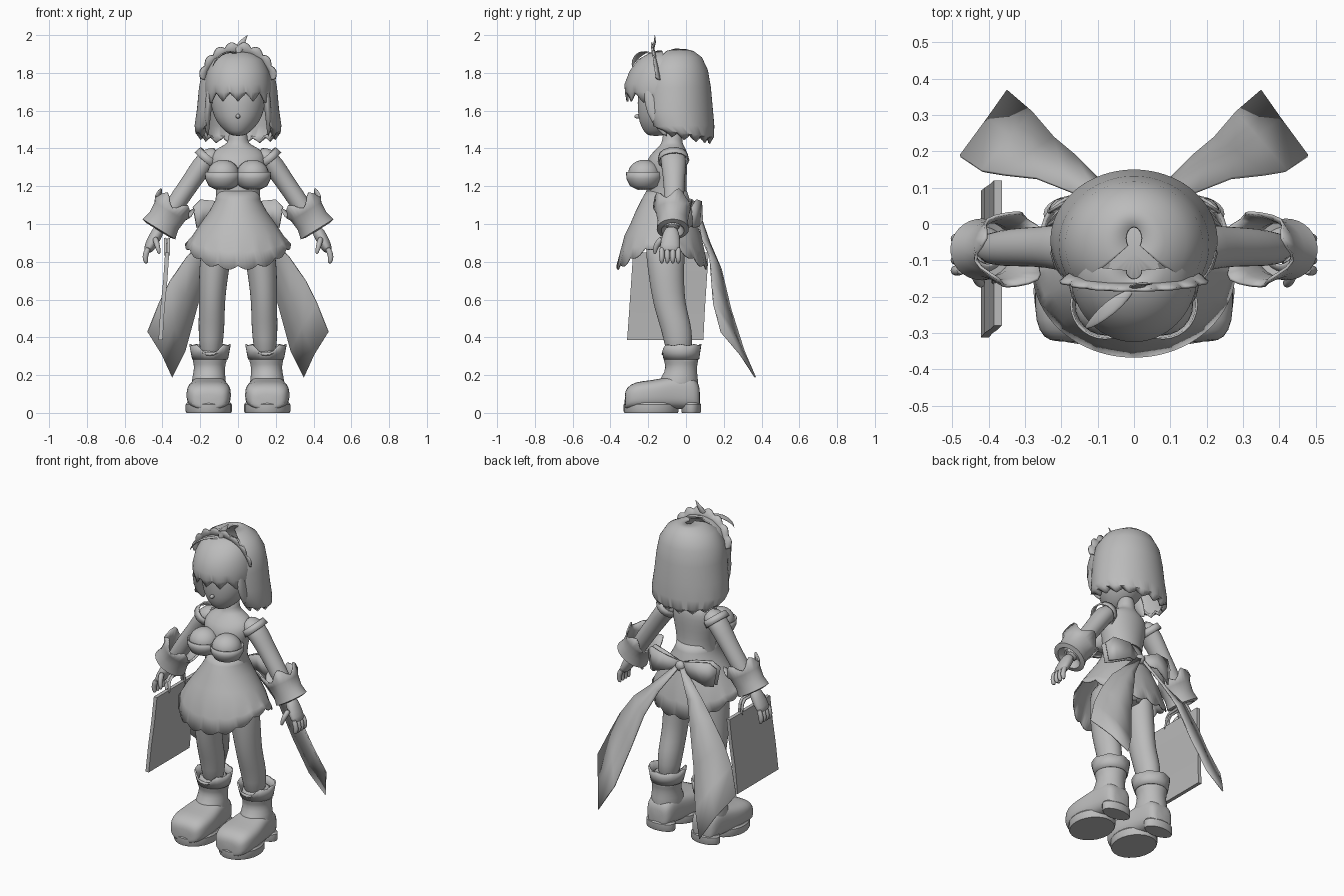
import bpy, bmesh, math
from math import sin, cos, pi, radians
from mathutils import Vector as V

if "Cube" in bpy.data.objects:
    bpy.data.objects.remove(bpy.data.objects["Cube"])

clay = bpy.data.materials.new("light_grey")
clay.use_nodes = True
clay.diffuse_color = (0.5, 0.5, 0.5, 1)
clay.node_tree.nodes["Principled BSDF"].inputs["Base Color"].default_value = (0.5, 0.5, 0.5, 1)


def finish(name, bm, thick=0, sub=0, angle=50):
    bmesh.ops.recalc_face_normals(bm, faces=bm.faces[:])
    me = bpy.data.meshes.new(name)
    bm.to_mesh(me)
    bm.free()
    ob = bpy.data.objects.new(name, me)
    bpy.context.collection.objects.link(ob)
    me.materials.append(clay)
    if thick:
        ob.modifiers.new("thickness", "SOLIDIFY").thickness = thick
    if sub:
        ob.modifiers.new("smooth", "SUBSURF").levels = sub
        ob.modifiers["smooth"].render_levels = sub
    bpy.ops.object.select_all(action="DESELECT")
    ob.select_set(True)
    bpy.context.view_layer.objects.active = ob
    bpy.ops.object.shade_smooth_by_angle(angle=radians(angle))
    return ob


def loft(name, rows, closed=True, caps=True, **kw):
    """Skin a list of point rows; closed rows become rings."""
    bm = bmesh.new()
    vs = [[bm.verts.new(p) for p in row] for row in rows]
    n = len(vs[0])
    for a, b in zip(vs, vs[1:]):
        for i in range(n if closed else n - 1):
            j = (i + 1) % n
            bm.faces.new((a[i], a[j], b[j], b[i]))
    if closed and caps:
        bm.faces.new(vs[0])
        bm.faces.new(vs[-1])
    return finish(name, bm, **kw)


def arc(z, rx, front, back, span=pi, n=24, x=0, mid=0.5, start=0, closed=True):
    """Level oval from front and back depth; angle zero points forward."""
    cy = front + (back - front) * mid
    pts = []
    for i in range(n):
        a = start - span + 2 * span * i / (n if closed else n - 1)
        c = cos(a)
        pts.append(V((x + rx * sin(a), cy - c * (cy - front if c > 0 else back - cy), z)))
    return pts


def tube(name, path, n=14, **kw):
    """Oval tube through (x, y, z, depth radius, cross radius)."""
    pts = [V(p[:3]) for p in path]
    rows = []
    for i, p in enumerate(path):
        d = (pts[min(i + 1, len(pts) - 1)] - pts[max(i - 1, 0)]).normalized()
        w = d.cross(V((0, 1, 0))).normalized()
        u = w.cross(d)
        rows.append([pts[i] + u * p[3] * cos(2 * pi * k / n) + w * p[4] * sin(2 * pi * k / n)
                     for k in range(n)])
    return loft(name, rows, **kw)


def ball(name, loc, size):
    bm = bmesh.new()
    bmesh.ops.create_uvsphere(bm, u_segments=24, v_segments=14, radius=1)
    for v in bm.verts:
        v.co = V(loc) + V([a * b for a, b in zip(v.co, size)])
    return finish(name, bm)


# Head and face
loft("head", [arc(*r) for r in (
    (1.465, .03, -.2, -.12), (1.49, .07, -.225, -.06), (1.54, .115, -.25, 0),
    (1.6, .14, -.256, .03), (1.68, .15, -.26, .05), (1.78, .14, -.23, .05), (1.86, .08, -.16, 0))], sub=1)
ball("nose", (0, -.255, 1.57), (.012, .018, .012))

# Back hair: a dome that wraps forward and ends in ragged locks
rows = []
hair = ((1.916, .02, -.07, -.01, 130), (1.905, .08, -.13, .035, 130), (1.875, .135, -.18, .075, 130),
        (1.81, .178, -.22, .105, 130), (1.72, .195, -.235, .12, 132), (1.61, .205, -.235, .13, 136),
        (1.52, .218, -.23, .138, 130), (1.465, .215, -.21, .138, 122), (1.43, .19, -.18, .12, 118))
for k, (z, rx, f, b, deg) in enumerate(hair):
    row = arc(z, rx, f, b, radians(deg), 61, start=pi, closed=False)
    if k >= len(hair) - 2:
        for i, p in enumerate(row):
            p.z += .045 * abs(i - 30) / 30 * (abs(i - 30) / 30) + .035 * abs((i % 6) / 3 - 1) * (k - len(hair) + 2)
    rows.append(row)
loft("back_hair", rows, closed=False, thick=-.012)

# Fringe: front dome with pointed locks
rows = []
fringe = ((1.908, .02, .02), (1.895, .08, .06), (1.865, .125, .115), (1.805, .155, .16),
          (1.74, .166, .185), (1.70, .166, .184), (1.65, .162, .175))
for k, (z, rx, d) in enumerate(fringe):
    row = arc(z, rx, -.13 - d, -.13 + d, radians(98), 57, closed=False)
    if k == len(fringe) - 1:
        for i, p in enumerate(row):
            p.z += .05 * abs((i % 8) / 4 - 1) - .02 * (abs(i - 28) > 16)
    rows.append(row)
loft("fringe", rows, closed=False, thick=-.01)
for s in (1, -1):
    tube("side_lock", [(s * .145, -.19, 1.74, .035, .02), (s * .155, -.185, 1.64, .04, .02),
                       (s * .165, -.15, 1.55, .04, .018), (s * .16, -.1, 1.46, .008, .005)], sub=1)

# Frilled headband
rows = [[], [], []]
for i in range(65):
    a = radians(-82 + 164 * i / 64)
    for k, grow in enumerate((-.01, .02, .04 + .02 * abs(sin(i * pi / 8)))):
        rows[k].append(V(((.178 + grow * .6) * sin(a), -.125 - .03 * cos(a) - .012 * k,
                          1.74 + (.165 + grow) * cos(a))))
loft("headband_frill", rows, closed=False, thick=.008)

# Loose strands on the crown
tube("crown_leaf", [(0, -.18, 1.9, .004, .006), (.005, -.175, 1.93, .008, .022),
                    (.025, -.165, 1.965, .006, .015), (.05, -.165, 2.0, .001, .001)], n=8)
tube("crown_strand", [(0, -.18, 1.9, .004, .004), (-.04, -.21, 1.915, .022, .006),
                      (-.09, -.25, 1.9, .022, .006), (-.125, -.28, 1.86, .012, .004),
                      (-.135, -.285, 1.83, .001, .001)], n=8, sub=1)

# Torso and bust
loft("torso", [arc(*r) for r in (
    (.8, .14, -.21, .0), (.95, .165, -.23, .03), (1.08, .128, -.22, .02), (1.17, .11, -.205, 0),
    (1.26, .135, -.215, .005), (1.34, .152, -.215, .01), (1.39, .135, -.165, .005),
    (1.42, .065, -.135, -.015), (1.44, .05, -.125, -.02), (1.52, .048, -.12, -.02))], sub=1)
for s in (1, -1):
    ball("bust", (s * .078, -.222, 1.265), (.085, .085, .075))
    loft("bodice_cup", [arc(z, r, -.222 - d, -.222 + d, n=28, x=s * .08) for z, r, d in (
        (1.185, .03, .03), (1.205, .07, .07), (1.24, .087, .087), (1.275, .09, .09))], caps=False, thick=-.006)

# Skirt with a scalloped hem that dips at front and back
rows = []
cols = 96
skirt = ((1.175, .112, -.21, .005), (1.13, .118, -.235, .02), (1.07, .15, -.265, .04), (1.0, .2, -.295, .06),
         (.94, .24, -.325, .08), (0, .28, -.368, .115))
for z, rx, f, b in skirt:
    row = arc(z, rx, f, b, n=cols)
    if not z:
        for i, p in enumerate(row):
            a = 2 * pi * i / cols
            p.z = .78 + .115 * abs(sin(a)) ** 3 - .022 * abs(sin(a * 8))
    rows.append(row)
mid = [p.lerp(q, .5) for p, q in zip(rows[-2], rows[-1])]
rows.insert(-1, mid)
loft("skirt", rows, caps=False, thick=.006)

# Bow knot, loops and long tails on the back
ball("bow_knot", (0, .055, 1.06), (.03, .025, .03))
for s in (1, -1):
    top = [(.01, .05, 1.085), (.1, .085, 1.12), (.2, .06, 1.13), (.24, .035, 1.09)]
    low = [(.01, .05, 1.04), (.1, .09, 1.02), (.18, .07, .985), (.22, .04, .98)]
    for shift in (0, -.035):
        loft("bow_loop", [[(s * x, y + shift * (x > .05), z) for x, y, z in row] for row in (top, low)],
             closed=False, thick=.008)
    outer = [(.03, .06, 1.06), (.17, .09, .92), (.27, .13, .83), (.36, .14, .7), (.42, .15, .58), (.48, .19, .43)]
    inner = [(.01, .07, 1.04), (.1, .13, .9), (.16, .19, .76), (.22, .24, .55), (.28, .31, .33), (.35, .37, .19)]
    centre = [(V(p) + V(q)) / 2 + V((-.01, .012, 0)) for p, q in zip(outer, inner)]
    loft("ribbon_tail", [[(s * p[0], p[1], p[2]) for p in row] for row in (outer, centre, inner)],
         closed=False, thick=.008)

# Limbs
for s in (1, -1):
    tube("arm", [(s * x, y, z, r, q) for x, y, z, r, q in (
        (.1, -.07, 1.37, .05, .045), (.15, -.068, 1.355, .07, .055), (.19, -.065, 1.31, .068, .058),
        (.24, -.063, 1.235, .058, .052), (.3, -.063, 1.15, .055, .052), (.36, -.066, 1.06, .052, .05),
        (.42, -.07, .96, .04, .04))], sub=1)
    # Flared shoulder edge
    tube("shoulder_trim", [(s * .15, -.068, 1.365, .078, .066), (s * .175, -.066, 1.335, .084, .072)],
         caps=False, thick=.008)
    # Turned back cuff with a pointed upper edge
    d = V((s * .08, 0, -.13)).normalized()
    w = V((-d.z, 0, d.x))
    rows = []
    for t, ru, rv, jag in ((-.01, .105, .112, .028), (.04, .09, .095, 0), (.1, .08, .09, 0),
                           (.15, .085, .102, 0), (.157, .06, .075, 0), (.12, .04, .04, 0)):
        rows.append([V((s * .34, -.07, 1.1)) + d * (t - jag * cos(5 * a)) + V((0, ru * cos(a), 0)) + w * rv * sin(a)
                     for a in [2 * pi * i / 30 for i in range(30)]])
    loft("cuff", rows, caps=False, thick=.008)
    # Hand with four fingers and a thumb
    tube("palm", [(s * .41, -.075, .985, .035, .032), (s * .44, -.08, .93, .05, .034),
                  (s * .47, -.085, .875, .056, .03), (s * .483, -.085, .85, .045, .018)], sub=1)
    for k in range(4):
        y = -.128 + .029 * k
        tube("finger", [(s * .472, y, .88, .015, .017), (s * .49, y, .84, .016, .017),
                        (s * .492, y, .81, .015, .016), (s * .482, y, .79, .008, .009)], n=8, sub=1)
    tube("thumb", [(s * .44, -.12, .93, .018, .018), (s * .43, -.155, .895, .018, .016),
                   (s * .42, -.165, .86, .014, .013), (s * .417, -.165, .84, .006, .006)], n=8, sub=1)
    # Leg
    loft("leg", [arc(z, rx, f, b, x=s * x) for z, x, rx, f, b in (
        (.93, .1, .08, -.22, .01), (.82, .12, .083, -.21, -.01), (.7, .132, .076, -.195, -.01),
        (.58, .138, .068, -.175, -.005), (.48, .14, .07, -.145, .025), (.4, .142, .066, -.12, .035),
        (.28, .145, .055, -.1, .03))], sub=1)
    # Boot: foot, shaft, folded top and sole
    rows = []
    for y, wd, h in ((-.325, .06, .1), (-.315, .095, .135), (-.27, .117, .165), (-.19, .12, .172),
                     (-.12, .11, .185), (-.05, .095, .2), (.02, .088, .2), (.06, .075, .17), (.075, .05, .13)):
        rows.append([(s * .155 + wd * math.copysign(abs(cos(a)) ** .6, cos(a)), y,
                      .02 + (h - .02) * (.5 + .5 * math.copysign(abs(sin(a)) ** .7, sin(a))))
                     for a in [2 * pi * i / 24 for i in range(24)]])
    loft("boot_foot", rows, sub=1)
    loft("boot_shaft", [arc(z, rx, f, b, x=s * x) for z, x, rx, f, b in (
        (.1, .155, .095, -.17, .07), (.17, .155, .092, -.145, .065), (.22, .152, .082, -.11, .058),
        (.26, .15, .084, -.11, .06), (.28, .15, .094, -.122, .068), (.3, .15, .084, -.11, .06),
        (.34, .148, .086, -.112, .06))], sub=1)
    rows = [arc(z, rx, f, b, n=32, x=s * .148) for z, rx, f, b in (
        (.285, .085, -.11, .06), (.32, .092, -.12, .065), (.365, .1, -.13, .072))]
    for i, p in enumerate(rows[-1]):
        p.z -= .055 * max(0, -cos(2 * pi * i / 32)) ** 8 + .008 * sin(2 * pi * i / 8) ** 2
    loft("boot_cuff", rows, caps=False, thick=-.01)
    for name, rx, f, b in (("sole", .122, -.33, -.04), ("heel", .094, -.025, .08)):
        loft(name, [arc(z, rx - e, f + e, b - e, x=s * .155) for z, e in
                    ((0, .004), (.008, 0), (.045, 0), (.055, .008))], angle=35)

# Flat shopping bag hanging from the right hand
rows = [[(x + k * .011, y, z) for k, y in ((-1, f), (1, f), (1, (f + b) / 2), (1, b), (-1, b), (-1, (f + b) / 2))]
        for x, z, f, b in ((-.41, .385, -.312, .092), (-.4, .55, -.3, .1), (-.385, .7, -.29, .11), (-.375, .85, -.28, .12))]
loft("bag", rows, angle=30)
for x in (-.385, -.367):
    grip = [(x, -.16, .84), (x, -.15, .9), (x, -.13, .92), (x, -.03, .92), (x, -.01, .9), (x, 0, .84)]
    loft("bag_handle", [[V(p) + V((.008 * cos(a), .006 * sin(a), .008 * sin(a)))
                         for a in [2 * pi * i / 8 for i in range(8)]] for p in grip])
